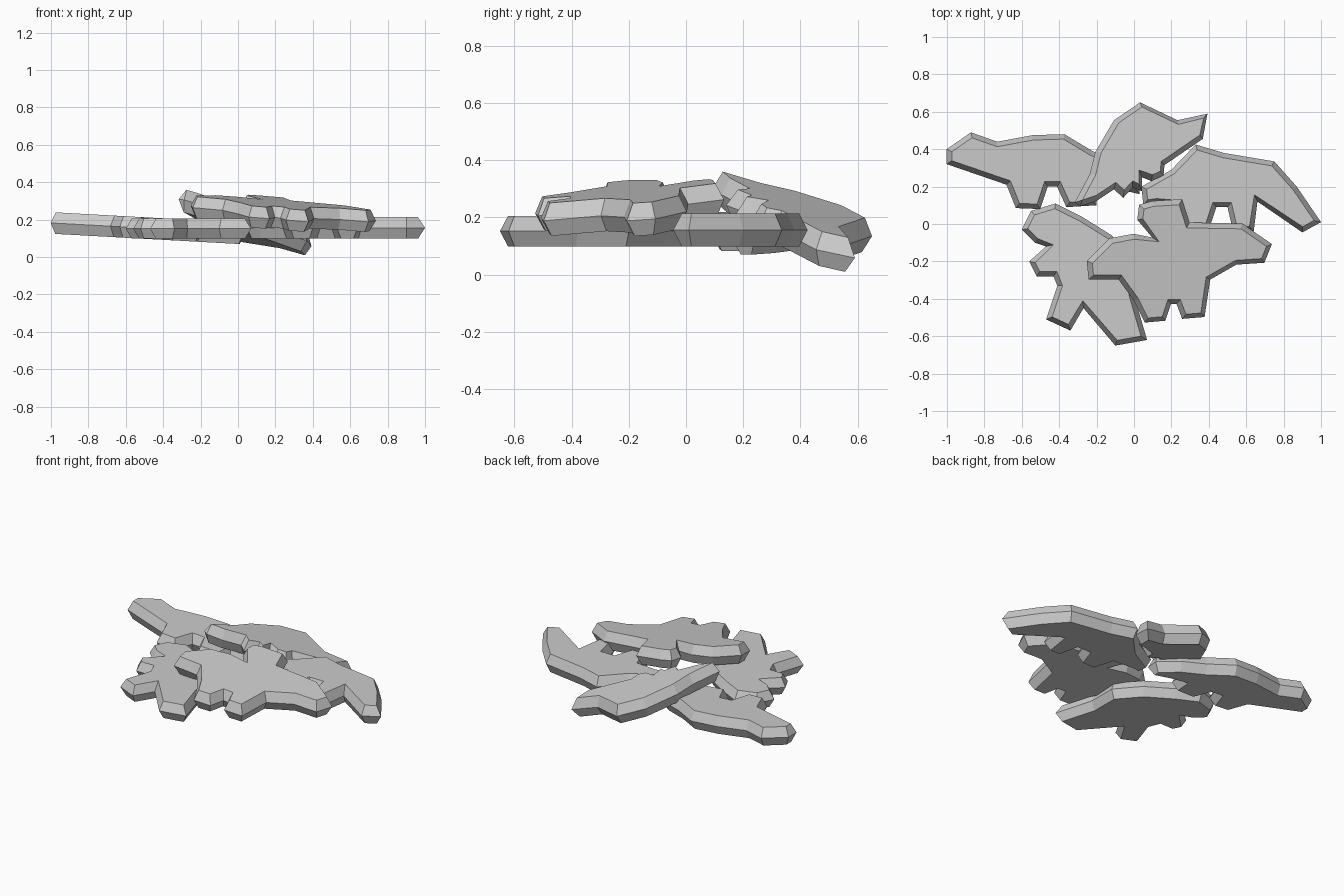
import bpy
from mathutils import Vector

if "Cube" in bpy.data.objects:
    bpy.data.objects.remove(bpy.data.objects["Cube"])


def nugget(name, outline, z0, sx, sy, thick=0.115, inset=0.026):
    """Flat cut-out with a ridge round its edge; top plane z = z0 + sx*x + sy*y."""
    pts = [Vector(p) for p in outline]
    n = len(pts)
    area = sum(pts[i].x * pts[(i + 1) % n].y - pts[(i + 1) % n].x * pts[i].y for i in range(n))
    if area < 0:
        pts.reverse()
    inner = []
    for i, p in enumerate(pts):
        a = (p - pts[i - 1]).normalized()
        b = (pts[(i + 1) % n] - p).normalized()
        na, nb = Vector((-a.y, a.x)), Vector((-b.y, b.x))
        m = (na + nb).normalized()
        inner.append(p + m * inset / max(m.dot(na), 0.65))
    verts = []
    for ring, drop in ((inner, thick), (pts, thick / 2), (inner, 0)):
        off = Vector((-sx, -sy)) * drop
        for p in ring:
            verts.append((p.x - off.x * 0.5, p.y - off.y * 0.5, z0 + sx * p.x + sy * p.y - drop))
    faces = [tuple(reversed(range(n))), tuple(range(2 * n, 3 * n))]
    for r in (0, n):
        for i in range(n):
            j = (i + 1) % n
            faces.append((r + i, r + j, r + n + j, r + n + i))
    me = bpy.data.meshes.new(name)
    me.from_pydata(verts, [], faces)
    me.update()
    ob = bpy.data.objects.new(name, me)
    bpy.context.collection.objects.link(ob)
    return ob


# long-necked piece, back left, leaning gently down to the right
nugget("back_left_nugget", [
    (-1, .40), (-.87, .49), (-.73, .44), (-.54, .475), (-.37, .48), (-.22, .39),
    (-.08, .33), (.04, .24), (.03, .16), (-.1, .19), (-.19, .2), (-.2, .1), (-.36, .09),
    (-.41, .2), (-.46, .2), (-.5, .08), (-.63, .085), (-.68, .21), (-1, .32)],
    .185, -.055, 0)

# steeply leaning piece at the back
nugget("back_middle_nugget", [
    (-.31, .12), (-.23, .27), (-.2, .39), (-.1, .56), (.04, .655), (.24, .56),
    (.4, .595), (.375, .46), (.17, .32), (.165, .265), (.1, .235), (.05, .255),
    (.05, .18), (0, .2), (-.05, .145), (-.1, .19), (-.19, .13), (-.28, .1)],
    .315, -.24, -.17, .12)

# flat piece on the right with a long drooping tail
nugget("right_nugget", [
    (.04, .2), (.2, .29), (.33, .425), (.48, .38), (.75, .335), (.87, .2), (1, .01),
    (.9, -.045), (.66, .12), (.64, -.04), (.53, -.04), (.5, .09), (.44, .09),
    (.4, -.03), (.28, -.03), (.24, .1), (.12, .11), (.05, .1)],
    .213, 0, 0)

# flat upright-walking piece, front left
nugget("front_left_nugget", [
    (-.6, -.03), (-.55, .07), (-.42, .11), (-.28, .04), (-.12, -.06), (0, -.2),
    (.0, -.38), (.07, -.62), (-.1, -.65), (-.27, -.45), (-.34, -.57), (-.47, -.51),
    (-.41, -.33), (-.43, -.28), (-.52, -.28), (-.56, -.2), (-.47, -.12), (-.53, -.1)],
    .205, 0, 0, .107)

# four-legged piece with a neck frill, resting on top of the pile
nugget("top_nugget", [
    (-.25, -.2), (-.13, -.08), (0, -.055), (.1, -.075), (.02, .02), (.03, .1),
    (.1, .12), (.26, .13), (.3, .005), (.58, 0), (.74, -.11), (.7, -.21), (.55, -.22),
    (.41, -.3), (.38, -.5), (.26, -.51), (.23, -.43), (.2, -.43), (.17, -.52),
    (.06, -.53), (0, -.41), (-.08, -.3), (-.24, -.3)],
    .33, -.091, .1)
